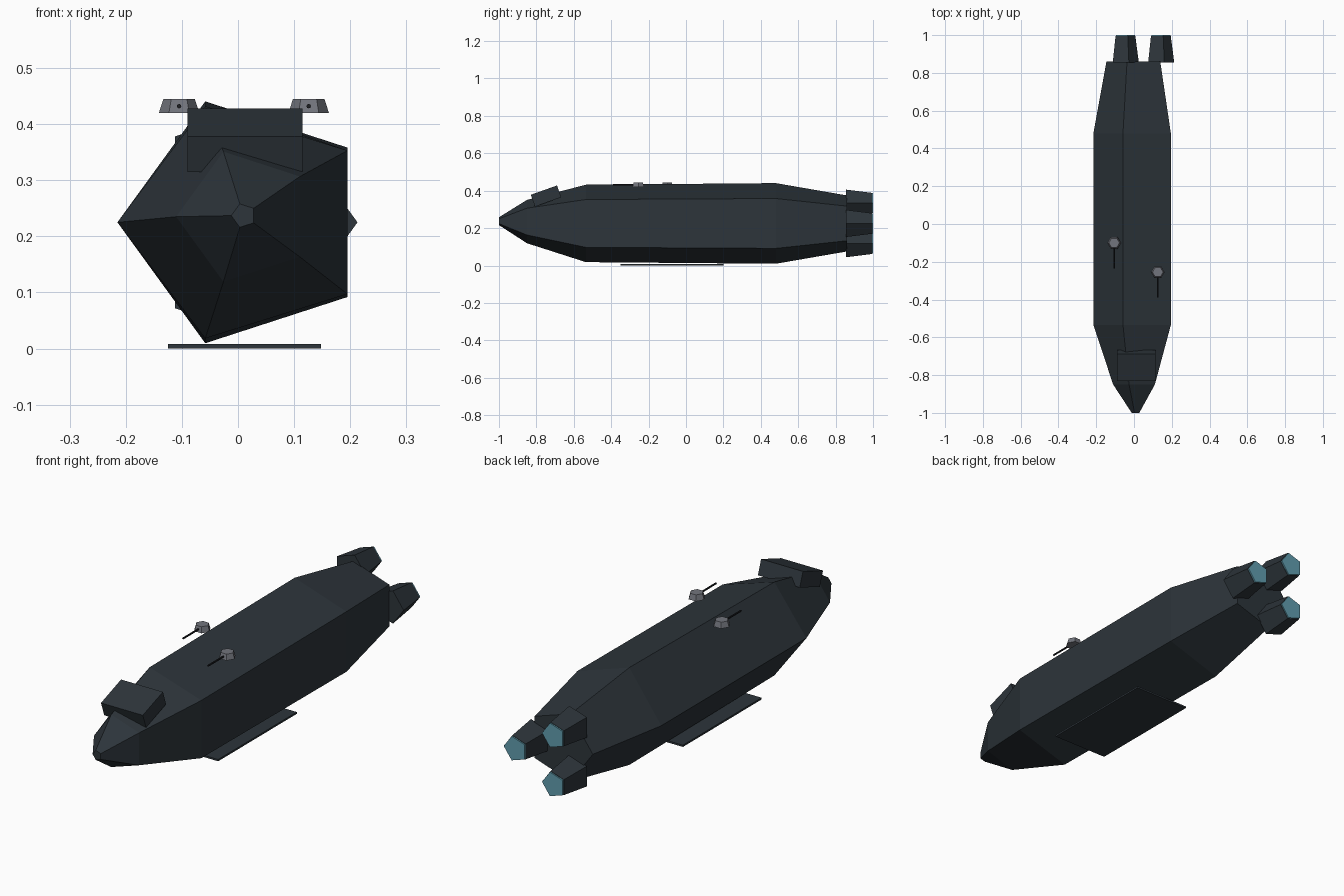
import bpy, bmesh, math
from mathutils import Matrix, Vector

cube = bpy.data.objects.get("Cube")
if cube:
    bpy.data.objects.remove(cube, do_unlink=True)


def material(name, rgb):
    m = bpy.data.materials.new(name)
    m.use_nodes = True
    m.diffuse_color = (*rgb, 1)
    bsdf = next(n for n in m.node_tree.nodes if n.type == 'BSDF_PRINCIPLED')
    bsdf.inputs["Base Color"].default_value = (*rgb, 1)
    return m


HULL = material("dark slate", (0.026, 0.035, 0.043))
GLOW = material("teal glow", (0.12, 0.34, 0.43))
GREY = material("turret grey", (0.17, 0.178, 0.205))
BLACK = material("gun black", (0.012, 0.013, 0.016))


def finish(name, bm, mat):
    bmesh.ops.recalc_face_normals(bm, faces=bm.faces)
    mesh = bpy.data.meshes.new(name)
    bm.to_mesh(mesh)
    bm.free()
    mesh.materials.append(mat)
    ob = bpy.data.objects.new(name, mesh)
    bpy.context.collection.objects.link(ob)
    return ob


def loft(name, mat, sections, sides, start=0.0, axis='Y'):
    """Skin regular polygons; each section is (centre, radius, z scale)."""
    bm = bmesh.new()
    rings = []
    for centre, r, squash in sections:
        ring = []
        for i in range(sides):
            a = start + i * math.tau / sides
            u, v = r * math.cos(a), r * math.sin(a)
            off = Vector((u, 0, v * squash)) if axis == 'Y' else Vector((u, v, 0))
            ring.append(bm.verts.new(Vector(centre) + off))
        rings.append(ring)
    for a, b in zip(rings, rings[1:]):
        for i in range(sides):
            j = (i + 1) % sides
            bm.faces.new((a[i], a[j], b[j], b[i]))
    bm.faces.new(rings[0])
    bm.faces.new(rings[-1])
    return finish(name, bm, mat)


def box(name, mat, centre, size, tilt=0.0):
    bm = bmesh.new()
    bmesh.ops.create_cube(bm, size=1, matrix=Matrix.Translation(centre)
                          @ Matrix.Rotation(tilt, 4, 'X') @ Matrix.Diagonal((*size, 1)))
    return finish(name, bm, mat)


CX, CZ = 0.0117, 0.225

# Five-sided hull with one corner towards -x
loft("hull", HULL, [
    ((0.01, -1.0, 0.237), 0.022, 1),
    ((CX, -0.85, 0.235), 0.122, 1),
    ((CX, -0.535, CZ), 0.2266, 0.96),
    ((CX, 0.48, CZ), 0.2266, 1),
    ((CX, 0.86, CZ), 0.1575, 1)], 5, math.pi)

# Tilted bridge block on the nose
box("bridge", HULL, (0.0125, -0.7485, 0.3715), (0.205, 0.149, 0.067), math.radians(19.6))

# Flat plate under the belly
box("belly_plate", HULL, (0.0115, -0.075, 0.004), (0.273, 0.55, 0.008))

# Three engines around the stern, each with a glowing end
for k, label in enumerate(("left", "upper_right", "lower_right")):
    a = k * math.tau / 3
    x, z = CX + 0.125 * math.cos(a), CZ + 0.125 * math.sin(a)
    loft(label + "_engine", HULL, [((x, 0.855, z), 0.0763, 1), ((x, 0.994, z), 0.058, 1)], 5)
    loft(label + "_engine_glow", GLOW, [((x, 0.992, z), 0.056, 1), ((x, 1.0, z), 0.056, 1)], 5)

# Two small gun turrets
for label, x, y in (("right", -0.105, -0.10), ("left", 0.126, -0.255)):
    loft(label + "_turret", GREY, [((x, y, 0.42), 0.036, 1), ((x, y, 0.445), 0.028, 1)], 6, axis='Z')
    loft(label + "_gun_barrel", BLACK, [((x, y, 0.432), 0.004, 1), ((x, y - 0.135, 0.432), 0.004, 1)], 8)
